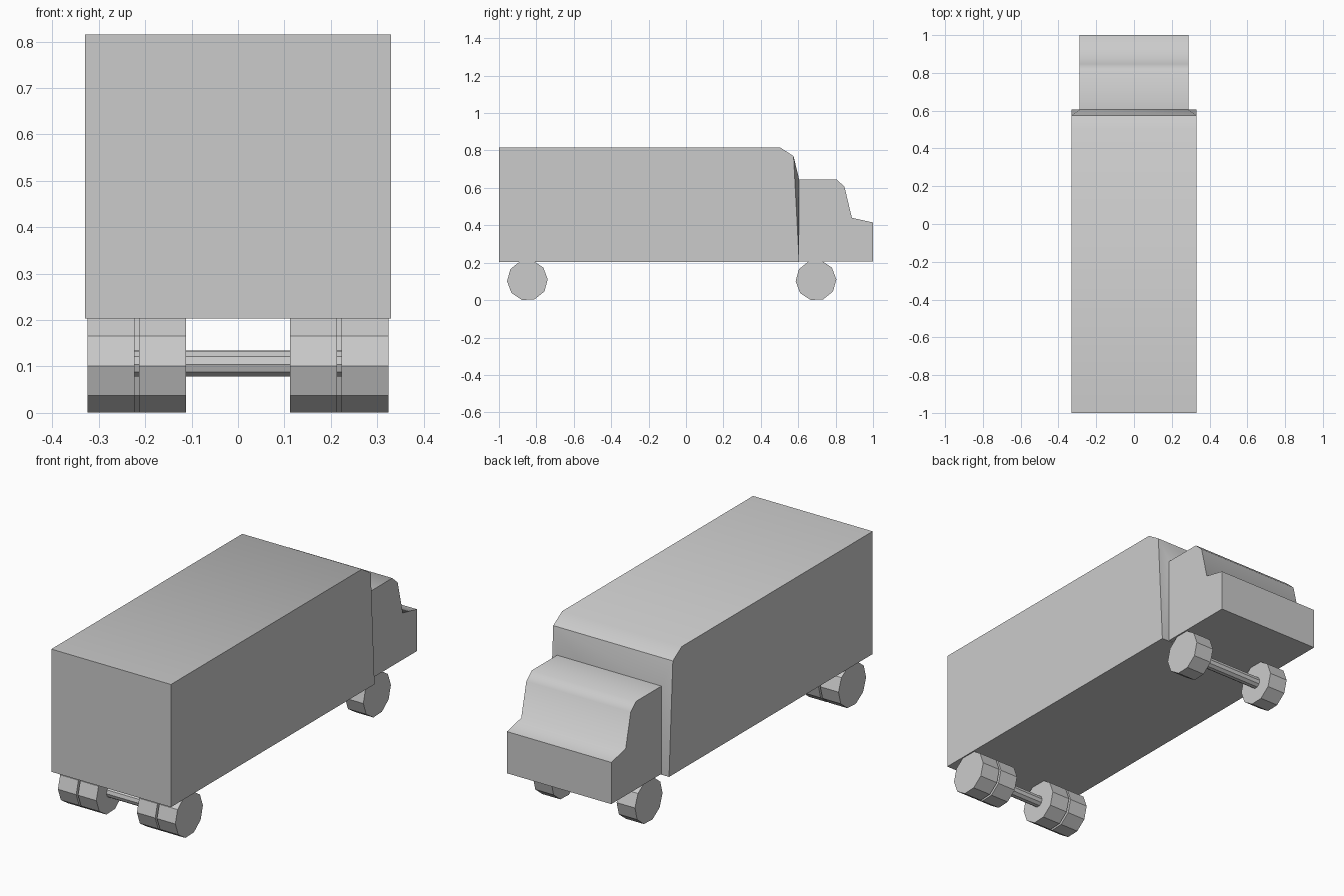
import bpy
import bmesh
from math import radians, cos, sin, tau

cube = bpy.data.objects.get("Cube")
if cube:
    bpy.data.objects.remove(cube, do_unlink=True)

GREY = (0.6, 0.6, 0.6, 1.0)
grey = bpy.data.materials.new("plain grey")
grey.use_nodes = True
grey.diffuse_color = GREY
grey.node_tree.nodes["Principled BSDF"].inputs["Base Color"].default_value = GREY


def finish(name, bm, smooth_angle=None):
    """Turn a bmesh into a named object, optionally smoothed below an angle."""
    bmesh.ops.recalc_face_normals(bm, faces=bm.faces)
    mesh = bpy.data.meshes.new(name)
    bm.to_mesh(mesh)
    bm.free()
    mesh.materials.append(grey)
    obj = bpy.data.objects.new(name, mesh)
    bpy.context.collection.objects.link(obj)
    if smooth_angle:
        bpy.ops.object.select_all(action="DESELECT")
        obj.select_set(True)
        bpy.context.view_layer.objects.active = obj
        bpy.ops.object.shade_smooth_by_angle(angle=radians(smooth_angle))
    return obj


def prism(name, profile, x0, x1, smooth_angle=None):
    """Extrude a (y, z) profile from x0 to x1."""
    bm = bmesh.new()
    face = bm.faces.new([bm.verts.new((x0, y, z)) for y, z in profile])
    side = bmesh.ops.extrude_face_region(bm, geom=[face])["geom"]
    verts = [v for v in side if isinstance(v, bmesh.types.BMVert)]
    bmesh.ops.translate(bm, verts=verts, vec=(x1 - x0, 0, 0))
    return finish(name, bm, smooth_angle)


def disc(y, z, radius):
    """Ten-sided profile, turned slightly."""
    turn = radians(2.6)
    return [(y + radius * cos(turn + i * tau / 10),
             z + radius * sin(turn + i * tau / 10)) for i in range(10)]


# Cargo body: rounded roof lip, front panel tapering in to the cab
BODY_W, CAB_W, JOIN_Y, BASE_Z = 0.33, 0.288, 0.605, 0.203
bm = bmesh.new()
outline = [(BODY_W, -1, BASE_Z), (BODY_W, -1, 0.815), (BODY_W, 0.505, 0.815),
           (BODY_W, 0.575, 0.77), (BODY_W, JOIN_Y, BASE_Z), (CAB_W, JOIN_Y, 0.645)]
for x, y, z in outline:
    for side in (-1, 1):
        bm.verts.new((side * x, y, z))
bmesh.ops.convex_hull(bm, input=bm.verts)
bmesh.ops.dissolve_limit(bm, angle_limit=radians(1), verts=bm.verts, edges=bm.edges)
finish("cargo_body", bm, 40)

# Cab with sloped windscreen and short bonnet
cab = [(0.6, 0.207), (0.6, 0.645), (0.805, 0.645), (0.847, 0.607),
       (0.887, 0.44), (1.0, 0.415), (1.0, 0.207)]
prism("cab", cab, -CAB_W, CAB_W, 70)

# Axles and wheels: doubled at the rear, single under the cab
WHEEL_R, AXLE_R, HUB_Z, WIDTH = 0.109, 0.029, 0.106, 0.101
axles = {"rear": (-0.848, (0.112, 0.223)), "front": (0.695, (0.18,))}
for end, (y, inner_edges) in axles.items():
    reach = max(inner_edges) + WIDTH / 2
    prism(end + "_axle", disc(y, HUB_Z, AXLE_R), -reach, reach)
    for i, x in enumerate(inner_edges):
        place = "inner" if i == 0 else "outer"
        for side, word in ((1, "left"), (-1, "right")):
            prism(f"{end}_{place}_wheel_{word}", disc(y, HUB_Z, WHEEL_R),
                  side * x, side * (x + WIDTH))
